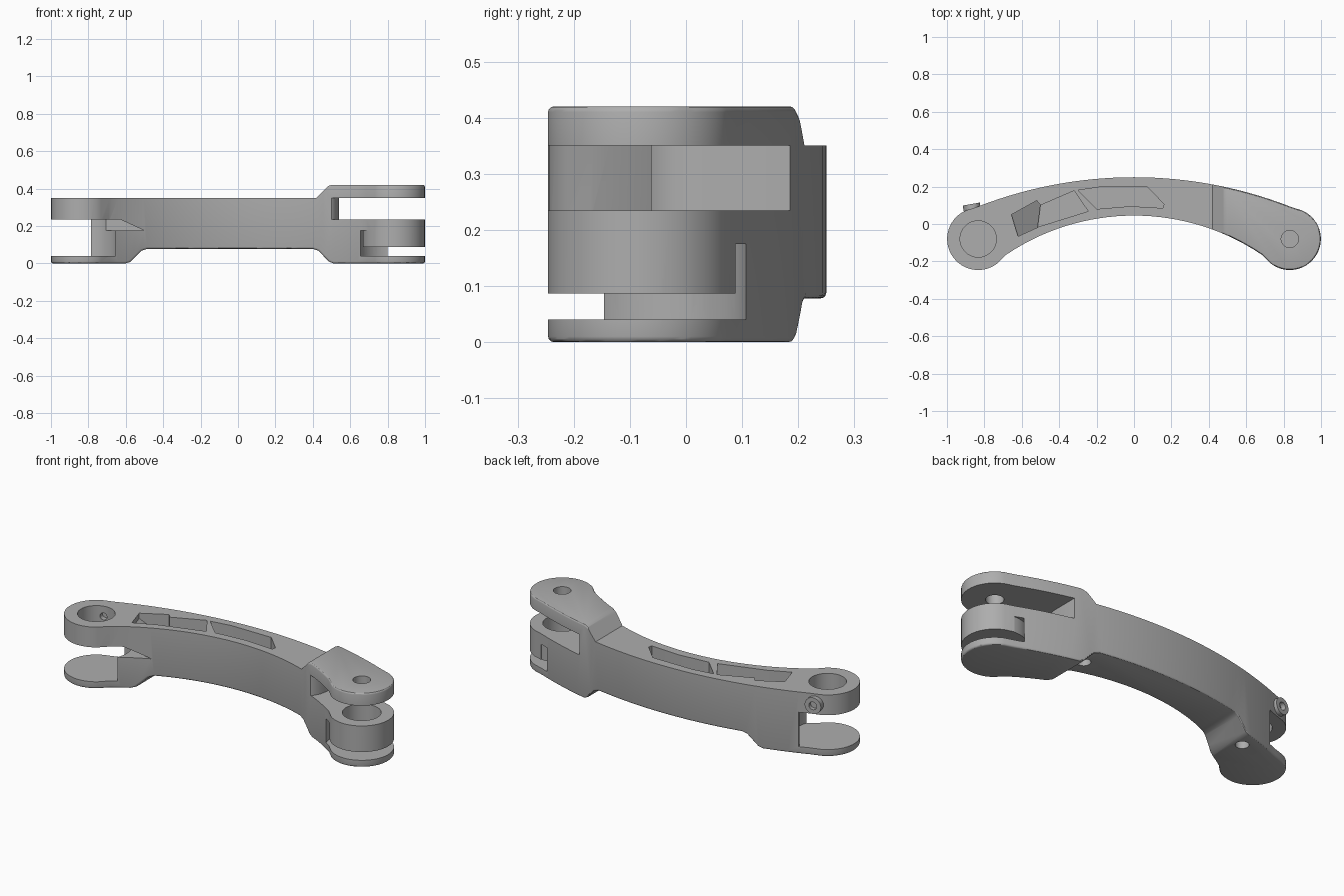
import bpy, bmesh, math
from mathutils import Vector, Matrix

if "Cube" in bpy.data.objects:
    bpy.data.objects.remove(bpy.data.objects["Cube"])

grey = bpy.data.materials.new("satin_grey")
grey.diffuse_color = (0.42, 0.42, 0.42, 1)
grey.use_nodes = True
grey.node_tree.nodes["Principled BSDF"].inputs["Base Color"].default_value = grey.diffuse_color

PX, PY, R = 0.833, -0.08, 0.166      # pivot position and lobe radius


def make(name, bm):
    bmesh.ops.recalc_face_normals(bm, faces=bm.faces[:])
    me = bpy.data.meshes.new(name)
    bm.to_mesh(me)
    bm.free()
    ob = bpy.data.objects.new(name, me)
    bpy.context.collection.objects.link(ob)
    me.materials.append(grey)
    return ob


def prism(name, pts, bottom, top):
    """Extrude a plan outline; bottom may be a function of x."""
    low = bottom if callable(bottom) else (lambda x: bottom)
    bm = bmesh.new()
    a = [bm.verts.new((x, y, low(x))) for x, y in pts]
    b = [bm.verts.new((x, y, top)) for x, y in pts]
    bm.faces.new(a)
    bm.faces.new(b)
    for i in range(len(pts)):
        j = (i + 1) % len(pts)
        bm.faces.new((a[i], a[j], b[j], b[i]))
    return make(name, bm)


def side_prism(name, pts, y0, y1):
    """Extrude an x-z profile along y."""
    ob = prism(name, pts, y0, y1)
    ob.data.transform(Matrix(((1, 0, 0, 0), (0, 0, 1, 0), (0, 1, 0, 0), (0, 0, 0, 1))))
    ob.data.flip_normals()
    return ob


def circle(cx, cy, r, n=64):
    return [(cx + r * math.cos(2 * math.pi * i / n), cy + r * math.sin(2 * math.pi * i / n)) for i in range(n)]


def box(x0, x1, y0, y1):
    return [(x0, y0), (x1, y0), (x1, y1), (x0, y1)]


def boolean(ob, tool, op='DIFFERENCE'):
    m = ob.modifiers.new("cut", 'BOOLEAN')
    m.object, m.operation, m.solver = tool, op, 'EXACT'
    dg = bpy.context.evaluated_depsgraph_get()
    me = bpy.data.meshes.new_from_object(ob.evaluated_get(dg))
    ob.modifiers.clear()
    ob.data = me
    bpy.data.objects.remove(tool)


def cut(ob, pts, z0, z1):
    boolean(ob, prism("cutter", pts, z0, z1))


def arc_point(cy, r, x):
    return (x, cy + math.sqrt(r * r - x * x))


# Plan outline: shallow outer arc, tighter inner arc, round ends
OR, IR = 2.30, 1.22
OC, IC = 0.25 - OR, 0.045 - IR


def tangent(cx, cy, sign):
    d = Vector((PX - cx, PY - cy)).normalized() * sign
    return math.atan2(d.y, d.x)


a_out, a_in = tangent(0, OC, 1), tangent(0, IC, -1) + 2 * math.pi
a_in = a_in % (2 * math.pi) - 2 * math.pi
end = [(PX + R * math.cos(a_out + (a_in - a_out) * i / 28),
        PY + R * math.sin(a_out + (a_in - a_out) * i / 28)) for i in range(29)]
xo, xi = end[0][0], end[-1][0]
right = [arc_point(OC, OR, xo * i / 16) for i in range(1, 16)] + end
right += [arc_point(IC, IR, xi * i / 16) for i in range(15, 0, -1)]
plan = [(0, 0.25)] + right + [(0, 0.045)] + [(-x, y) for x, y in reversed(right)]
arm = prism("curved_arm", plan, -0.1, 0.6)

# Side profile: raised fork plate at right, dropped feet at both ends
profile = [(-1.2, 0), (-0.60, 0), (-0.575, 0.008), (-0.515, 0.068), (-0.485, 0.078),
           (0.40, 0.078), (0.43, 0.068), (0.485, 0.01), (0.51, 0), (1.2, 0),
           (1.2, 0.42), (0.50, 0.42), (0.48, 0.412), (0.42, 0.35), (-1.2, 0.35)]
boolean(arm, side_prism("profile", profile, -0.6, 0.6), 'INTERSECT')

# Rounded lower rim and slightly rounded top plate
bm = bmesh.new()
bm.from_mesh(arm.data)
bmesh.ops.remove_doubles(bm, verts=bm.verts[:], dist=1e-4)
rim = []
for e in bm.edges:
    z = (e.verts[0].co.z + e.verts[1].co.z) / 2
    if len(e.link_faces) == 2 and (z < 0.1 or z > 0.41):
        n = sorted(abs(f.normal.z) for f in e.link_faces)
        if n[0] < 0.05 and n[1] > 0.5:
            rim.append(e)
bmesh.ops.bevel(bm, geom=rim, offset=0.012, segments=3, profile=0.5,
                affect='EDGES', clamp_overlap=True)
bm.to_mesh(arm.data)
bm.free()

# Left fork gap between lobe and foot plate
cut(arm, circle(-PX, PY, 0.19), 0.04, 0.235)
cut(arm, box(-1.2, -0.785, -0.5, 0.5), 0.04, 0.235)
cut(arm, box(-1.2, -0.69, -0.5, -0.1), 0.04, 0.235)
wedge = [(-0.72, 0.175), (-0.50, 0.175), (-0.63, 0.235), (-0.72, 0.235)]
boolean(arm, side_prism("wedge", wedge, -0.5, 0.06))

# Right fork gap under the top plate
cut(arm, [(0.49, -0.07), (0.49, -0.5), (1.2, -0.5), (1.2, 0.5), (0.54, 0.5),
          (0.54, 0.03), (0.53, -0.02), (0.51, -0.055)], 0.235, 0.35)

# Right lower gap and the clearance slot around the middle lobe
cut(arm, circle(PX, PY, 0.19), 0.04, 0.087)
cut(arm, box(0.82, 1.2, -0.5, 0.5), 0.04, 0.087)
slot = [(PX + r * math.cos(t), PY + r * math.sin(t))
        for r, seq in ((R, range(25)), (0.19, range(24, -1, -1)))
        for t in (math.radians(85 + i * 160 / 24) for i in seq)]
cut(arm, slot, 0.06, 0.175)

# Pivot bores
cut(arm, circle(-PX, PY, 0.097), 0.2, 0.5)
cut(arm, circle(PX, PY, 0.046), 0.33, 0.5)
cut(arm, circle(PX, PY, 0.10), 0.12, 0.30)
cut(arm, circle(PX, PY, 0.08), 0.06, 0.13)

# Recessed pockets in the top face, the first with a ramped end
cut(arm, [(-0.515, -0.016), (-0.245, 0.068), (-0.32, 0.178), (-0.50, 0.10)], 0.19, 0.5)
cut(arm, [(-0.655, 0.05), (-0.62, -0.066), (-0.51, -0.016), (-0.49, 0.09), (-0.52, 0.125)],
    lambda x: 0.32 if x < -0.6 else 0.20, 0.5)
cut(arm, [(-0.30, 0.18), (-0.18, 0.198), (0.07, 0.198), (0.16, 0.107), (0.155, 0.085),
          (-0.02, 0.095), (-0.20, 0.08)], 0.19, 0.5)

# Blind screw holes underneath
for x, y in ((-0.64, 0.07), (0.40, 0.09)):
    cut(arm, circle(x, y, 0.035, 32), -0.1, 0.12)

# Clamp screw boss on the back of the left lobe
turn = Matrix.Translation((-0.866, 0.083, 0.292)) @ Matrix.Rotation(math.radians(10), 4, 'Z') \
    @ Matrix.Rotation(math.radians(-90), 4, 'X')
boss = prism("clamp_screw_boss", circle(0, 0, 0.046, 32), -0.02, 0.024)
cut(boss, circle(0, 0, 0.022, 32), -0.01, 0.1)
boss.data.transform(turn)
hole = prism("screw_hole", circle(0, 0, 0.02, 24), -0.12, -0.04)
hole.data.transform(turn)
boolean(arm, hole)

# Smooth curved walls, keep machined edges crisp
for ob in (arm, boss):
    bpy.ops.object.select_all(action='DESELECT')
    ob.select_set(True)
    bpy.context.view_layer.objects.active = ob
    bpy.ops.object.shade_smooth_by_angle(angle=math.radians(30))
